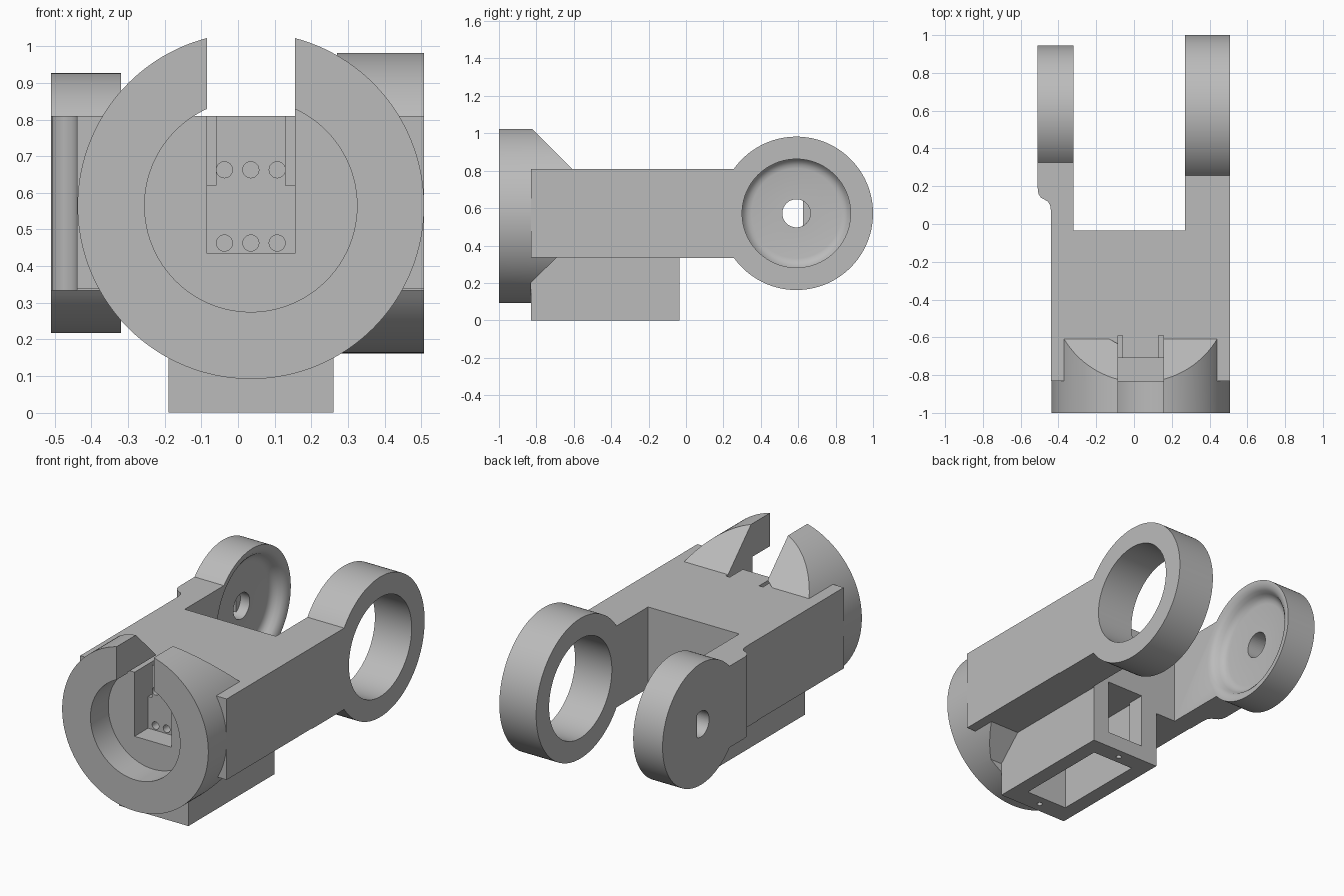
import bpy, bmesh, math
from mathutils import Vector

if "Cube" in bpy.data.objects:
    bpy.data.objects.remove(bpy.data.objects["Cube"], do_unlink=True)

grey = bpy.data.materials.new("plain_grey")
grey.use_nodes = True
COLOUR = (0.5, 0.5, 0.5, 1)
grey.diffuse_color = COLOUR
grey.node_tree.nodes["Principled BSDF"].inputs["Base Color"].default_value = COLOUR

PLACE = {
    "x": lambda a, b, t: (t, a, b),
    "y": lambda a, b, t: (a, t, b),
    "z": lambda a, b, t: (a, b, t),
}


def finish(name, bm):
    bmesh.ops.recalc_face_normals(bm, faces=bm.faces)
    mesh = bpy.data.meshes.new(name)
    bm.to_mesh(mesh)
    bm.free()
    mesh.materials.append(grey)
    ob = bpy.data.objects.new(name, mesh)
    bpy.context.collection.objects.link(ob)
    return ob


def prism(name, outline, axis, lo, hi):
    """Extrude a 2D outline along an axis."""
    bm = bmesh.new()
    ends = [[bm.verts.new(PLACE[axis](a, b, t)) for a, b in outline] for t in (lo, hi)]
    for loop in ends:
        bm.faces.new(loop)
    n = len(outline)
    for i in range(n):
        j = (i + 1) % n
        bm.faces.new((ends[0][i], ends[0][j], ends[1][j], ends[1][i]))
    return finish(name, bm)


def box(name, x0, x1, y0, y1, z0, z1):
    return prism(name, [(x0, y0), (x1, y0), (x1, y1), (x0, y1)], "z", z0, z1)


def circle(a, b, r, n=96):
    return [(a + r * math.cos(2 * math.pi * i / n), b + r * math.sin(2 * math.pi * i / n))
            for i in range(n)]


def lathe_x(name, profile, cy, cz):
    """Spin an (x, radius) profile about a line parallel to x."""
    bm = bmesh.new()
    vs = [bm.verts.new((x, cy + r, cz)) for x, r in profile]
    es = [bm.edges.new(pair) for pair in zip(vs, vs[1:])]
    bmesh.ops.spin(bm, geom=vs + es, cent=Vector((0, cy, cz)), axis=Vector((1, 0, 0)),
                   angle=2 * math.pi, steps=96)
    bmesh.ops.remove_doubles(bm, verts=bm.verts, dist=1e-5)
    return finish(name, bm)


def combine(part, tools, operation="DIFFERENCE"):
    bpy.context.view_layer.objects.active = part
    for tool in tools:
        mod = part.modifiers.new("cut", "BOOLEAN")
        mod.operation, mod.solver, mod.object = operation, "EXACT", tool
        bpy.ops.object.modifier_apply(modifier=mod.name)


# Shared dimensions
CX, CZ = 0.035, 0.565            # collar centre
PY, PZ = 0.59, 0.572             # pivot centre
LEFT, RIGHT = 0.508, -0.44       # body sides
FRONT, BACK = -0.83, -0.035      # body ends
LOW, HIGH = 0.337, 0.81          # body bottom and top
N0, N1 = -0.085, 0.155           # notch sides

# Solid parts
main_body = box("main_body", RIGHT, LEFT, FRONT, BACK, LOW, HIGH)
lower_housing = box("lower_housing", -0.19, 0.26, FRONT, BACK, 0, LOW)

# Collar: a cylinder trimmed by sloping planes behind its rim
collar = prism("front_collar", circle(CX, CZ, 0.473, 128), "y", -1, -0.6)
side_trim = prism("collar_trim", [(-1.1, 0), (FRONT, 0), (FRONT, 0.2), (-0.69, LOW),
                                  (-0.61, LOW), (-0.61, HIGH), (FRONT, 1.03),
                                  (FRONT, 1.2), (-1.1, 1.2)], "x", -1, 1)
combine(collar, [side_trim], "INTERSECT")


# Arms: a straight bar that ends in a round eye
def arm(name, r, x0, x1):
    a = math.pi - math.asin((HIGH - PZ) / r)
    n = 96
    arc = [(PY + r * math.cos(t), PZ + r * math.sin(t))
           for t in (-a + 2 * a * i / n for i in range(n + 1))]
    return prism(name, arc + [(BACK, arc[-1][1]), (BACK, arc[0][1])], "x", x0, x1)


ring_arm = arm("left_ring_arm", 0.41, 0.27, LEFT)
dish_arm = arm("right_dish_arm", 0.355, -0.51, -0.32)
plan = prism("arm_plan_trim", [(-0.2, -0.1), (RIGHT, -0.1), (RIGHT, 0.07), (-0.444, 0.1),
                               (-0.457, 0.12), (-0.475, 0.13), (-0.493, 0.14),
                               (-0.506, 0.16), (-0.51, 0.19), (-0.53, 0.2),
                               (-0.53, 1.1), (-0.2, 1.1)], "z", 0, 1.2)
combine(dish_arm, [plan], "INTERSECT")

# Pivot openings
ring_bore = prism("ring_bore", circle(PY, PZ, 0.29), "x", 0.2, 0.6)
combine(ring_arm, [ring_bore])
dish = lathe_x("dish_cutter", [(-0.25, 0), (-0.25, 0.34), (-0.32, 0.34), (-0.326, 0.318),
                               (-0.34, 0.3), (-0.36, 0.288), (-0.375, 0.276),
                               (-0.386, 0.26), (-0.39, 0.24), (-0.39, 0.075),
                               (-0.45, 0.075), (-0.45, 0)], PY, PZ)
flat_bore = prism("flat_sided_bore", [(min(y, 0.625), z) for y, z in circle(PY, PZ, 0.075, 48)],
                  "x", -0.6, -0.42)
combine(dish_arm, [dish, flat_bore])

# Front recess, notch and side slots
recess = prism("recess_cutter", circle(CX, CZ, 0.29), "y", -1.1, FRONT - 0.005)
notch = box("notch_cutter", N0, N1, -1.1, -0.71, 0.435, 1.2)
gap = box("gap_cutter", N0, N1, -1.1, -0.5, HIGH - 0.001, 1.2)
wedge = prism("wedge_cutter", [(-0.13, HIGH), (N0 + 0.002, HIGH), (N0 + 0.002, 0.835)],
              "y", -0.9, -0.5)
slots = [box("slot_cutter", a, a + 0.025, -0.75, -0.59, 0.62, 1.2) for a in (N0, N1 - 0.025)]
screws = [prism("screw_cutter", circle(CX + dx, z, 0.022, 24), "y", -0.75, -0.58)
          for dx in (-0.072, 0, 0.072) for z in (0.463, 0.663)]
combine(collar, [recess, notch, gap, wedge] + slots + screws)
combine(main_body, [notch] + slots + screws)

# Housing cavity, rear window and underside screw holes
cavity = box("cavity_cutter", -0.1, 0.17, -0.71, -0.14, -0.1, 0.41)
window = box("window_cutter", N0, N1, -0.2, 0.1, 0.09, 0.41)
pins = [prism("pin_cutter", circle(CX, y, 0.015, 20), "z", -0.1, 0.08) for y in (-0.77, -0.09)]
combine(lower_housing, [cavity, window] + pins)
combine(main_body, [cavity, window])
combine(collar, [cavity])

# Remove cutters
for tool in [side_trim, plan, ring_bore, dish, flat_bore, recess, notch, gap, wedge,
             cavity, window] + slots + screws + pins:
    bpy.data.objects.remove(tool, do_unlink=True)

# Smooth round walls, keep edges sharp
for part in (main_body, lower_housing, collar, ring_arm, dish_arm):
    bpy.ops.object.select_all(action="DESELECT")
    part.select_set(True)
    bpy.context.view_layer.objects.active = part
    bpy.ops.object.shade_smooth_by_angle(angle=math.radians(30))
